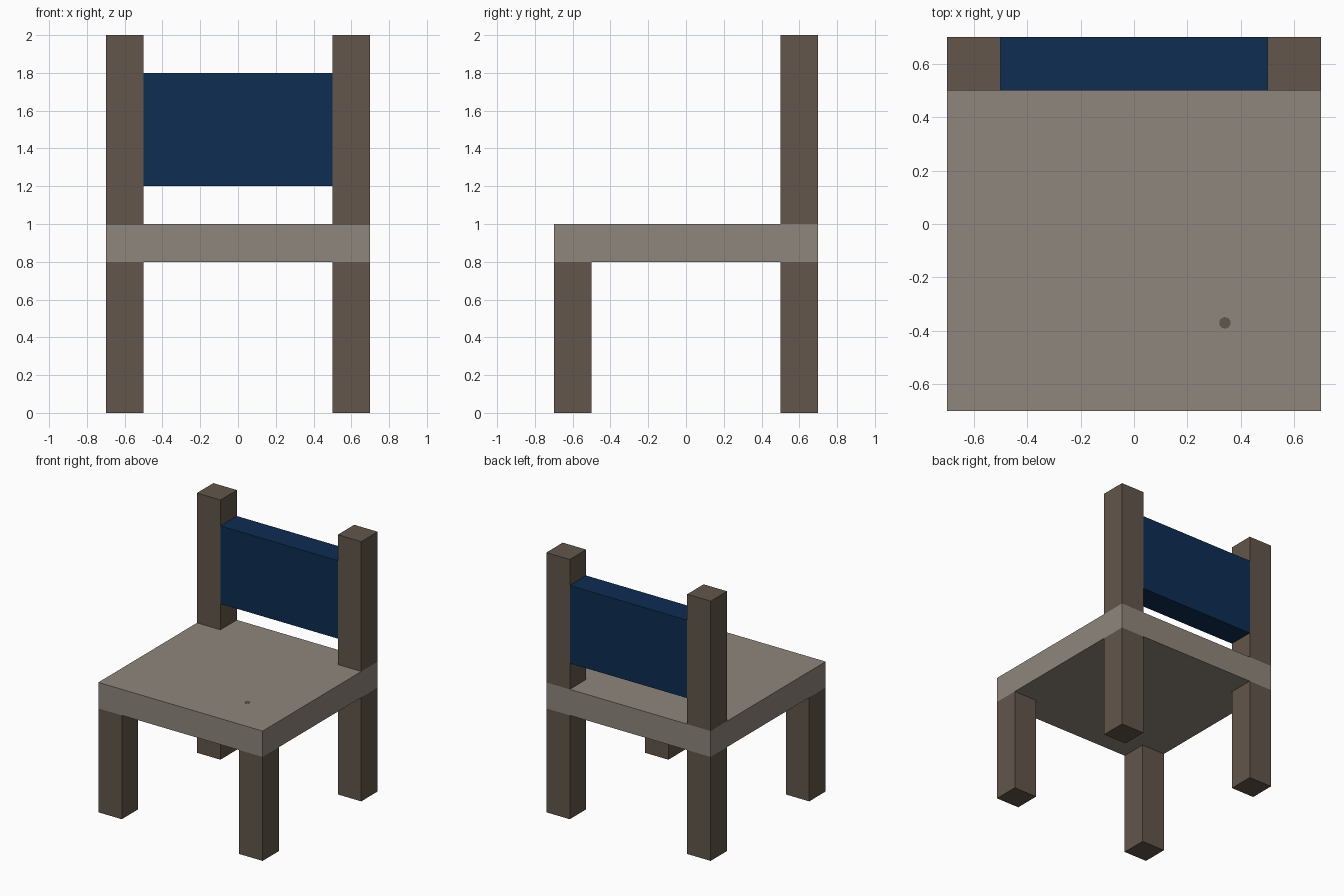
import bpy
import bmesh
from mathutils import Matrix

if "Cube" in bpy.data.objects:
    bpy.data.objects.remove(bpy.data.objects["Cube"])


def material(name, rgb):
    m = bpy.data.materials.new(name)
    m.diffuse_color = (*rgb, 1.0)
    m.use_nodes = True
    m.node_tree.nodes["Principled BSDF"].inputs["Base Color"].default_value = m.diffuse_color
    return m


light_wood = material("light wood", (0.275, 0.238, 0.202))
dark_wood = material("dark wood", (0.122, 0.093, 0.069))
blue = material("navy blue", (0.004, 0.026, 0.084))


def add_object(name, bm, mat):
    mesh = bpy.data.meshes.new(name)
    bm.to_mesh(mesh)
    bm.free()
    mesh.materials.append(mat)
    obj = bpy.data.objects.new(name, mesh)
    bpy.context.collection.objects.link(obj)
    return obj


def box(name, lo, hi, mat):
    size = [b - a for a, b in zip(lo, hi)]
    mid = [(a + b) / 2 for a, b in zip(lo, hi)]
    bm = bmesh.new()
    bmesh.ops.create_cube(bm, size=1.0,
                          matrix=Matrix.Translation(mid) @ Matrix.Diagonal((*size, 1.0)))
    return add_object(name, bm, mat)


# Seat slab
box("seat", (-0.7, -0.7, 0.8), (0.7, 0.7, 1.0), light_wood)

# Legs and back posts, left and right
for side, x in (("left", -0.7), ("right", 0.5)):
    box(f"front_leg_{side}", (x, -0.7, 0), (x + 0.2, -0.5, 0.8), dark_wood)
    box(f"back_leg_{side}", (x, 0.5, 0), (x + 0.2, 0.7, 0.8), dark_wood)
    box(f"back_post_{side}", (x, 0.5, 1.0), (x + 0.2, 0.7, 2.0), dark_wood)

# Backrest panel between the posts
box("backrest", (-0.5, 0.5, 1.2), (0.5, 0.7, 1.8), blue)

# Small painted knot on the seat top
bm = bmesh.new()
bmesh.ops.create_cone(bm, cap_ends=True, segments=10, radius1=0.022, radius2=0.022,
                      depth=0.002, matrix=Matrix.Translation((0.34, -0.37, 1.0)))
add_object("seat_knot", bm, dark_wood)
